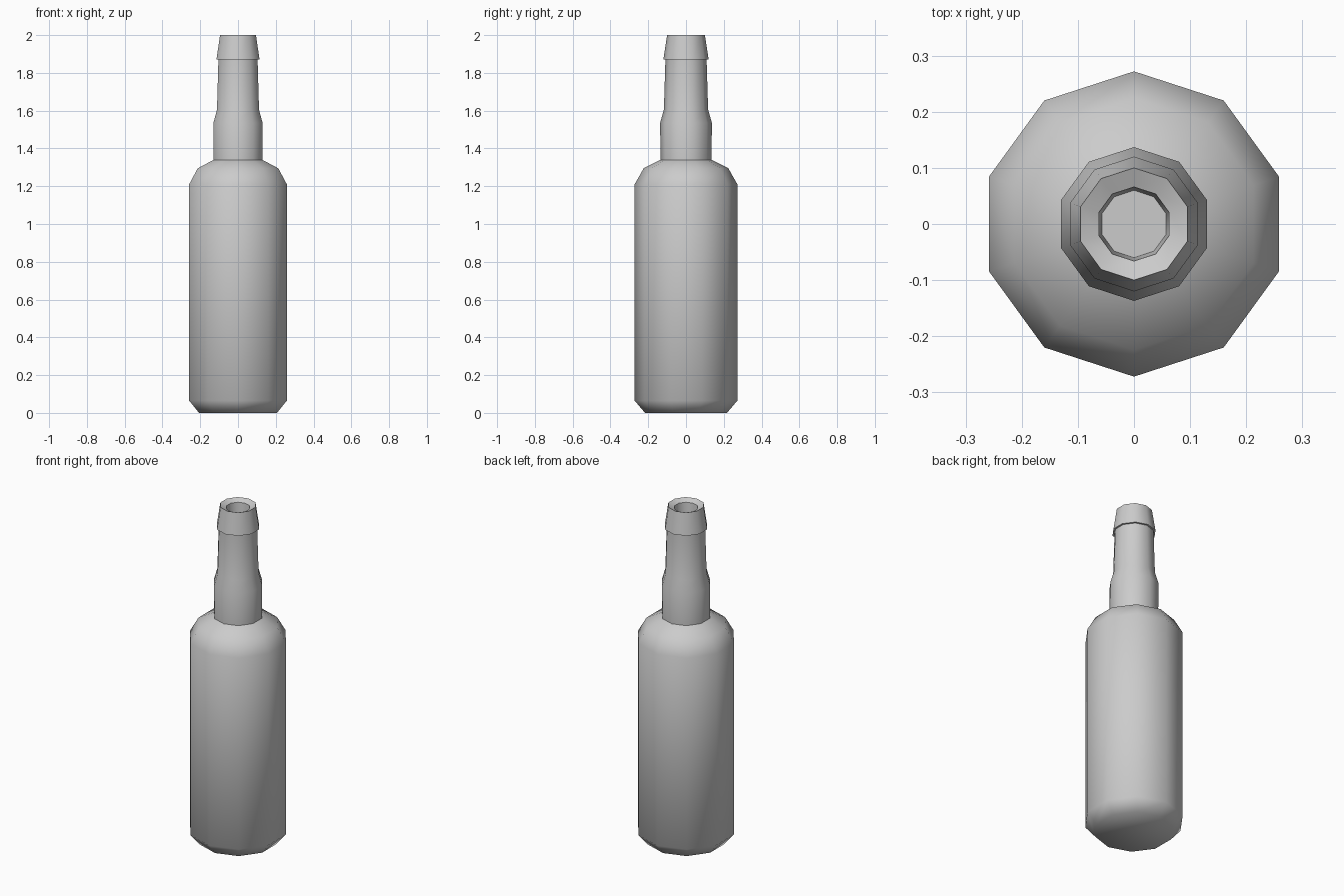
import bpy, bmesh
from math import sin, cos, pi, radians

if "Cube" in bpy.data.objects:
    bpy.data.objects.remove(bpy.data.objects["Cube"])

SIDES = 10

# Profile from base to mouth: (radius, height)
profile = [
    (0.217, 0.0), (0.272, 0.065), (0.272, 1.21), (0.224, 1.295),   # body
    (0.135, 1.34), (0.137, 1.535), (0.117, 1.605), (0.109, 1.87),  # neck
    (0.120, 1.87), (0.100, 2.0),                                   # lip
    (0.066, 1.985), (0.060, 1.90),                                 # mouth
]

bm = bmesh.new()
rings = []
for r, z in profile:
    angles = [pi / 2 + 2 * pi * i / SIDES for i in range(SIDES)]
    rings.append([bm.verts.new((r * cos(a), r * sin(a), z)) for a in angles])
for low, high in zip(rings, rings[1:]):
    for i in range(SIDES):
        j = (i + 1) % SIDES
        bm.faces.new((low[i], low[j], high[j], high[i]))

# Base and mouth floor
bm.faces.new(rings[0][::-1])
bm.faces.new(rings[-1])
bmesh.ops.recalc_face_normals(bm, faces=bm.faces)

mesh = bpy.data.meshes.new("bottle")
bm.to_mesh(mesh)
bm.free()
bottle = bpy.data.objects.new("bottle", mesh)
bpy.context.collection.objects.link(bottle)
bpy.context.view_layer.objects.active = bottle
bottle.select_set(True)
bpy.ops.object.shade_smooth_by_angle(angle=radians(60))
